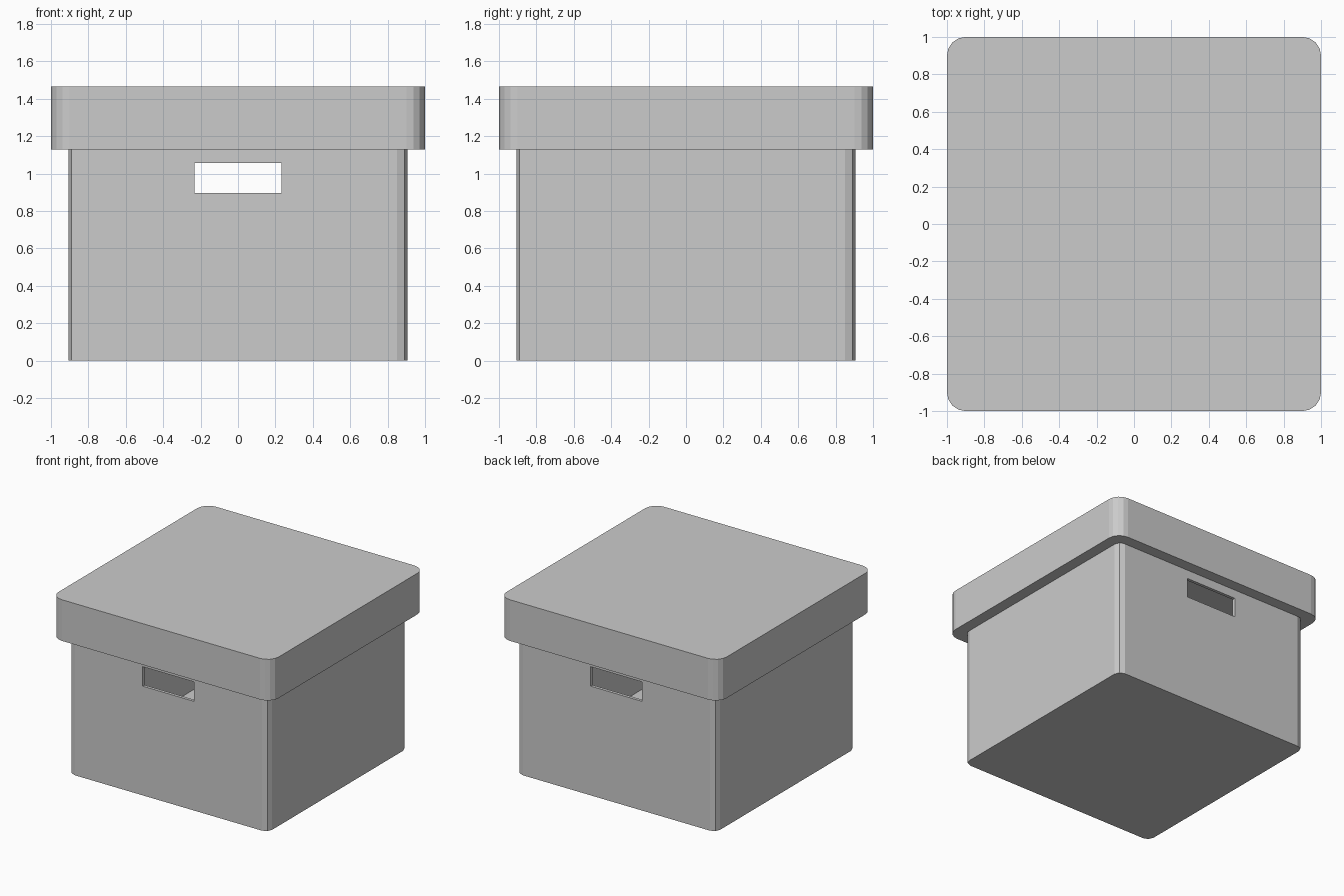
import bpy, bmesh, math

if "Cube" in bpy.data.objects:
    bpy.data.objects.remove(bpy.data.objects["Cube"])


def rounded_square(half, radius, segs):
    """Counter-clockwise outline of a square with rounded corners."""
    pts = []
    for i, (sx, sy) in enumerate([(1, 1), (-1, 1), (-1, -1), (1, -1)]):
        for k in range(segs + 1):
            a = math.pi / 2 * (i + k / segs)
            pts.append((sx * (half - radius) + radius * math.cos(a),
                        sy * (half - radius) + radius * math.sin(a)))
    return pts


def open_shell(name, segs, rings):
    """Loft rounded squares (half, radius, z) and cap both ends of the path."""
    bm = bmesh.new()
    loops = [[bm.verts.new((x, y, z)) for x, y in rounded_square(h, r, segs)]
             for h, r, z in rings]
    n = len(loops[0])
    for a, b in zip(loops, loops[1:]):
        for i in range(n):
            j = (i + 1) % n
            bm.faces.new((a[i], a[j], b[j], b[i]))
    bm.faces.new(loops[0])
    bm.faces.new(loops[-1])
    bmesh.ops.recalc_face_normals(bm, faces=bm.faces)
    mesh = bpy.data.meshes.new(name)
    bm.to_mesh(mesh)
    bm.free()
    obj = bpy.data.objects.new(name, mesh)
    bpy.context.collection.objects.link(obj)
    return obj


# Thin-walled box with a raised floor, open at the top under the lid
wall, floor, rim = 0.025, 0.09, 1.37
box = open_shell("box_body", 2, [
    (0.905, 0.055, 0), (0.905, 0.055, rim),
    (0.905 - wall, 0.03, rim), (0.905 - wall, 0.03, floor)])

# Hand holes through the front and back walls
bpy.ops.mesh.primitive_cube_add(size=1, location=(0, 0, 0.977))
cutter = bpy.context.object
cutter.name = "handle_hole_cutter"
cutter.scale = (0.465, 3, 0.16)
cutter.hide_render = True
cutter.hide_set(True)
cut = box.modifiers.new("handle_holes", 'BOOLEAN')
cut.operation = 'DIFFERENCE'
cut.solver = 'EXACT'
cut.object = cutter

# Lid with a thick skirt that fits over the box
open_shell("lid", 4, [
    (1.0, 0.1, 1.465), (1.0, 0.1, 1.127),
    (0.907, 0.055, 1.127), (0.907, 0.055, 1.375)])
